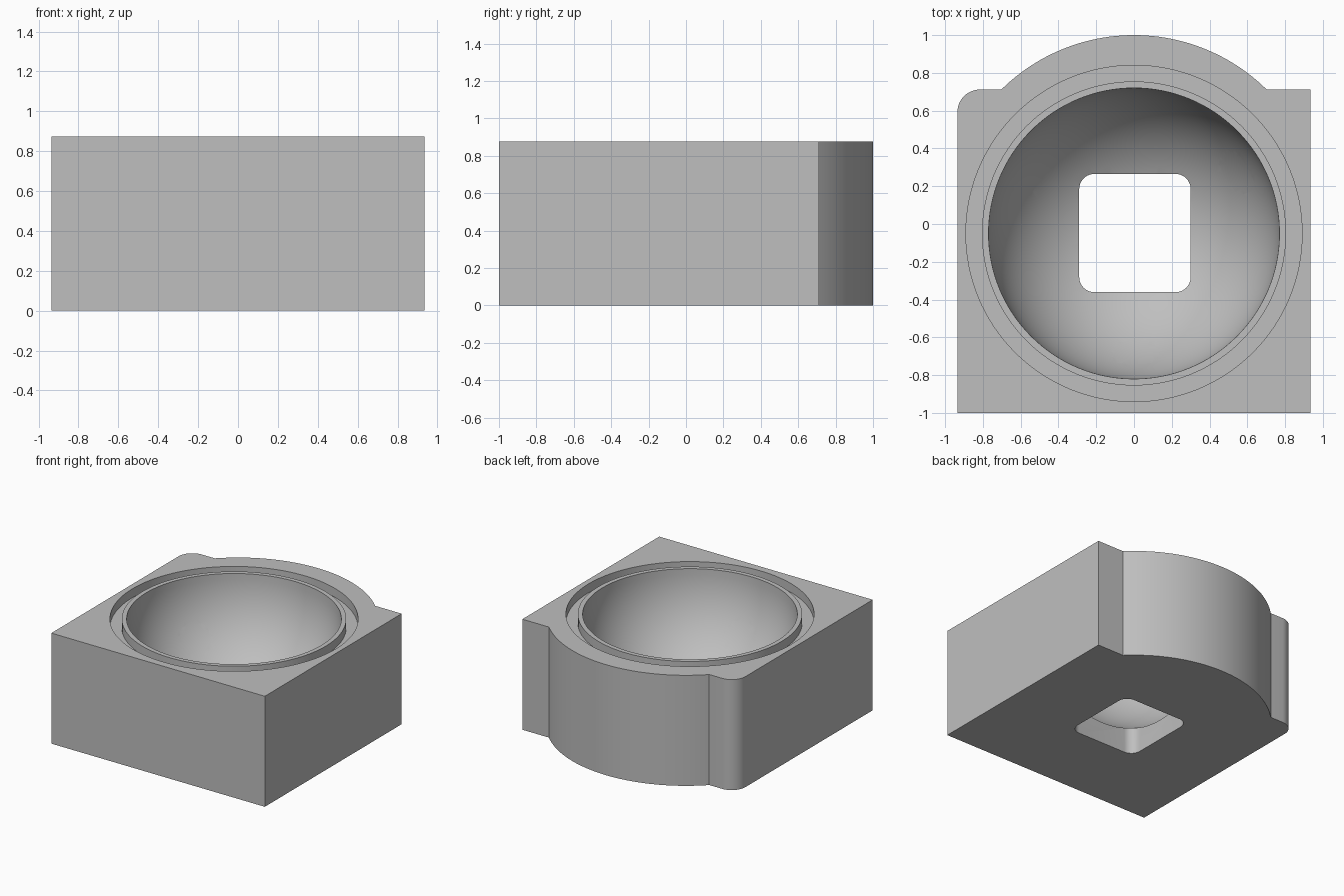
import bpy, bmesh, math
from mathutils import Matrix, Vector

if "Cube" in bpy.data.objects:
    bpy.data.objects.remove(bpy.data.objects["Cube"])

HEIGHT = 0.875
CENTRE = Vector((0, -0.05, HEIGHT))   # centre of the spherical bowl
BOWL_R = 0.77
TURN = math.radians(0.8)


def add_object(name, bm):
    bmesh.ops.recalc_face_normals(bm, faces=bm.faces)
    mesh = bpy.data.meshes.new(name)
    bm.to_mesh(mesh)
    bm.free()
    obj = bpy.data.objects.new(name, mesh)
    bpy.context.collection.objects.link(obj)
    return obj


def arc(cx, cy, r, start, end, steps):
    angles = [math.radians(start + (end - start) * i / steps) for i in range(steps + 1)]
    return [(cx + r * math.cos(a), cy + r * math.sin(a)) for a in angles]


def prism(name, outline, z0, z1):
    bm = bmesh.new()
    face = bm.faces.new([bm.verts.new((x, y, z0)) for x, y in outline])
    top = bmesh.ops.extrude_face_region(bm, geom=[face])["geom"]
    verts = [v for v in top if isinstance(v, bmesh.types.BMVert)]
    bmesh.ops.translate(bm, verts=verts, vec=(0, 0, z1 - z0))
    return add_object(name, bm)


def lathe(name, profile, steps, closed=False, matrix=Matrix()):
    # Spin (radius, z) points about the z axis, then place the solid
    bm = bmesh.new()
    verts = [bm.verts.new((r, 0, z)) for r, z in profile]
    pairs = list(zip(verts, verts[1:]))
    if closed:
        pairs.append((verts[-1], verts[0]))
    edges = [bm.edges.new(p) for p in pairs]
    bmesh.ops.spin(bm, geom=verts + edges, axis=(0, 0, 1), cent=(0, 0, 0),
                   angle=math.tau, steps=steps)
    bmesh.ops.remove_doubles(bm, verts=bm.verts, dist=1e-4)
    bm.transform(matrix)
    return add_object(name, bm)


# Block outline: square front, one rounded back corner, bulging back
SIDE, BACK = 0.935, 0.712
bulge = math.degrees(math.asin(BACK))
outline = [(-SIDE, -1), (SIDE, -1), (SIDE, BACK)]
outline += arc(0, 0, 1, bulge, 180 - bulge, 48)
outline += arc(-SIDE + 0.12, BACK - 0.12, 0.12, 90, 180, 12)
housing = prism("socket_housing", outline, 0, HEIGHT)

# Bowl
place = Matrix.Translation(CENTRE)
bowl_profile = [(max(x, 0), y) for x, y in arc(0, 0, BOWL_R, -90, 90, 48)]
bowl_profile[0], bowl_profile[-1] = (0, -BOWL_R), (0, BOWL_R)
cutters = [lathe("bowl_cutter", bowl_profile, 128, matrix=place)]

# Ring groove around the bowl
groove = [(0.805, -0.07), (0.89, -0.07), (0.89, 0.1), (0.805, 0.1)]
cutters.append(lathe("groove_cutter", groove, 128, closed=True, matrix=place))

# Rounded square opening in the floor
window = []
for sx, sy, start in ((1, 1, 0), (-1, 1, 90), (-1, -1, 180), (1, -1, 270)):
    window += arc(0.005 + sx * 0.215, -0.048 + sy * 0.233, 0.08, start, start + 90, 10)
cutters.append(prism("window_cutter", window, -0.1, 0.5))

# Three stepped bores running outward and down from the bowl centre
bore = [(0, 0.4), (0.125, 0.4), (0.125, 0.79), (0.108, 0.79), (0.108, 1.7), (0, 1.7)]
tilt = math.radians(90 + 33.9)
for i in range(3):
    azimuth = math.radians(-90 + 120 * i) + TURN
    aim = Matrix.Rotation(azimuth, 4, "Z") @ Matrix.Rotation(tilt, 4, "Y")
    cutters.append(lathe("bore_cutter", bore, 48, matrix=place @ aim))

# Carve the housing
bpy.context.view_layer.objects.active = housing
for cutter in cutters:
    cutter.hide_render = True
    mod = housing.modifiers.new("cut", "BOOLEAN")
    mod.operation = "DIFFERENCE"
    mod.solver = "EXACT"
    mod.object = cutter
    bpy.ops.object.modifier_apply(modifier=mod.name)
for cutter in cutters:
    bpy.data.objects.remove(cutter)

# Plain grey finish
grey = bpy.data.materials.new("plain_grey")
grey.use_nodes = True
colour = (0.52, 0.52, 0.52, 1)
grey.diffuse_color = colour
grey.node_tree.nodes["Principled BSDF"].inputs["Base Color"].default_value = colour
housing.data.materials.clear()
housing.data.materials.append(grey)

bpy.ops.object.select_all(action="DESELECT")
housing.select_set(True)
bpy.ops.object.shade_smooth_by_angle(angle=math.radians(25))
